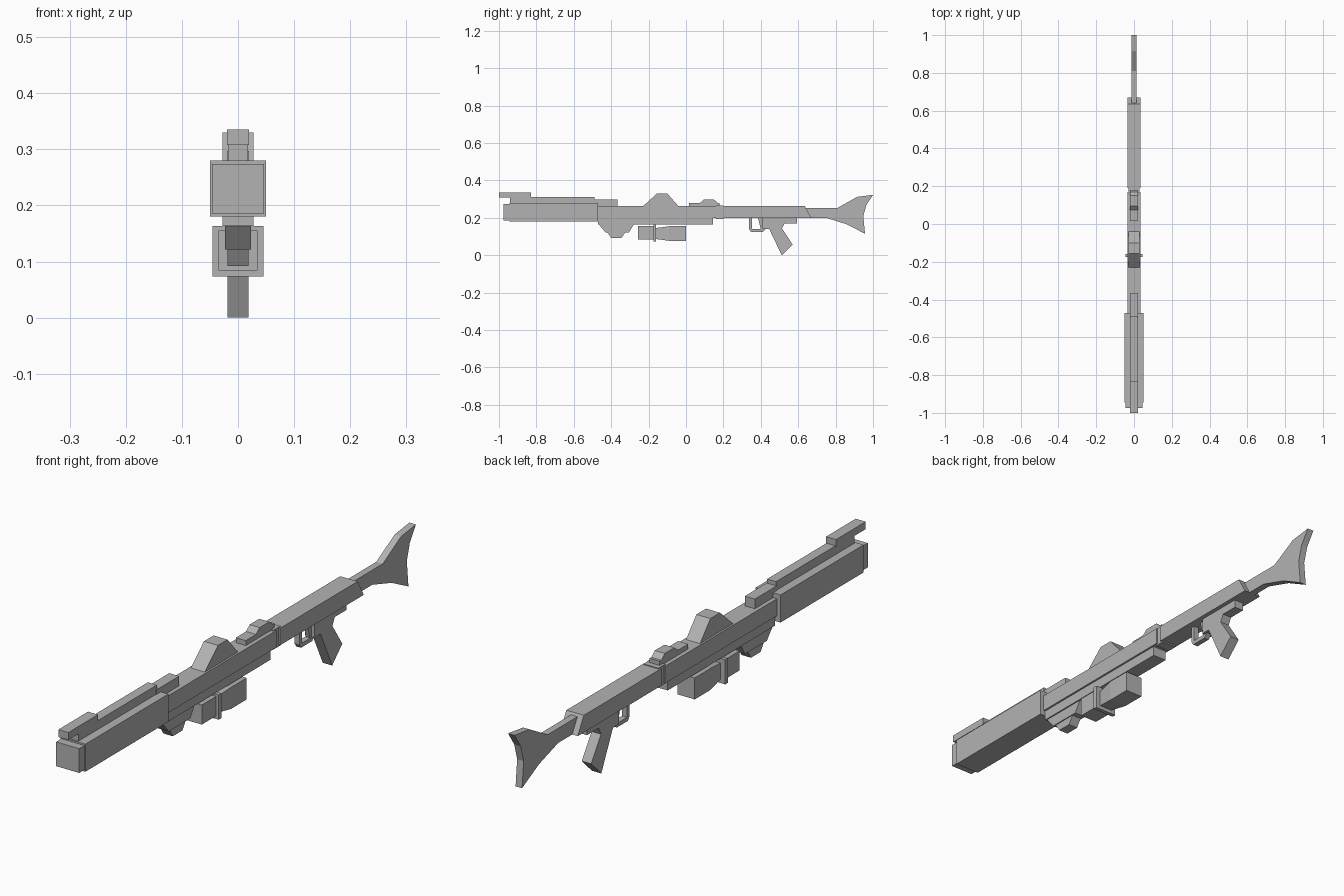
import bpy
import bmesh

default_cube = bpy.data.objects.get("Cube")
if default_cube:
    bpy.data.objects.remove(default_cube, do_unlink=True)

grey = bpy.data.materials.new("mid grey")
grey.use_nodes = True
level = .45
grey.diffuse_color = (level, level, level, 1)
shader = grey.node_tree.nodes["Principled BSDF"]
shader.inputs["Base Color"].default_value = grey.diffuse_color


def finish(name, bm):
    """Turn a bmesh into a grey object with outward normals."""
    bmesh.ops.recalc_face_normals(bm, faces=bm.faces)
    mesh = bpy.data.meshes.new(name)
    bm.to_mesh(mesh)
    bm.free()
    mesh.materials.append(grey)
    bpy.context.collection.objects.link(bpy.data.objects.new(name, mesh))


def block(name, width, front, back, bottom, top, lean_front=0, lean_back=0, pinch=1):
    """Box whose top edges may lean inwards and whose front end may be pinched."""
    bm = bmesh.new()
    bmesh.ops.create_cube(bm, size=1)
    middle = (bottom + top) / 2
    for vert in bm.verts:
        at_front, at_top = vert.co.y < 0, vert.co.z > 0
        scale = pinch if at_front else 1
        vert.co.x *= width * scale
        vert.co.y = front if at_front else back
        if at_top:
            vert.co.y += lean_front if at_front else -lean_back
        vert.co.z = middle + vert.co.z * (top - bottom) * scale
    finish(name, bm)


def plate(name, width, outline):
    """Side outline of (y, z) points, extruded evenly about the centre plane."""
    bm = bmesh.new()
    face = bm.faces.new([bm.verts.new((-width / 2, y, z)) for y, z in outline])
    extruded = bmesh.ops.extrude_face_region(bm, geom=[face])["geom"]
    moved = [item for item in extruded if isinstance(item, bmesh.types.BMVert)]
    bmesh.ops.translate(bm, verts=moved, vec=(width, 0, 0))
    finish(name, bm)


# Shared levels and widths
deck = .262
belly = .2
keel = .163
body_width = .07
lower_width = .056
sight_width = .04
shroud_back = -.47
shroud_top = .28
joint = .18

# Fore-end shroud with its stepped muzzle
block("shroud", width=.1, front=-.945, back=shroud_back, bottom=joint, top=shroud_top)
block("muzzle", width=.092, front=-.975, back=-.94, bottom=.186, top=.274)

# Top rail and front sight
block("top_rail", width=.036, front=-.94, back=-.49, bottom=deck, top=.312)
block("front_sight", width=sight_width, front=-1, back=-.83, bottom=.308, top=.335)
block("rail_rear_block", width=sight_width, front=-.495, back=-.365, bottom=belly, top=.297)

# Receiver
block("receiver", width=body_width, front=shroud_back, back=joint - .01, bottom=belly, top=deck)
block("receiver_underside", width=lower_width, front=shroud_back, back=.145,
      bottom=keel, top=belly)
block("receiver_collar", width=.06, front=joint - .02, back=joint + .02,
      bottom=belly - .005, top=deck + .003)
block("rear_receiver", width=body_width, front=joint + .01, back=.67,
      bottom=belly, top=deck, lean_back=.035)

# Raised housing: a steep wedge with a lower shoulder behind it
block("top_housing", width=lower_width, front=-.23, back=-.04, bottom=deck, top=.33,
      lean_front=.075, lean_back=.06)

# Rear sight
block("rear_sight_base", width=sight_width, front=.016, back=joint, bottom=deck, top=shroud_top)
block("rear_sight", width=sight_width, front=.075, back=.17, bottom=shroud_top, top=.297,
      lean_front=.02, lean_back=.02)

# Stepped bracket below the receiver
step = .122
block("bracket_upper", width=.046, front=-.43, back=-.305, bottom=step, top=keel,
      lean_front=-.035, lean_back=-.025)
block("bracket_lower", width=.038, front=-.4, back=-.345, bottom=.092, top=step,
      lean_front=-.02, lean_back=-.02)

# Under-slung pod
pod_front = -.175
pod_swell = -.09
pod_bottom = .077
pod_top = .155
block("pod_front", width=body_width, front=-.257, back=pod_front, bottom=.084, top=pod_top)
block("pod_ring", width=.09, front=pod_front, back=-.16, bottom=.073, top=keel)
block("pod_neck", width=body_width, front=pod_front, back=pod_swell,
      bottom=pod_bottom, top=pod_top, pinch=.7)
block("pod_rear", width=body_width, front=pod_swell, back=0, bottom=pod_bottom, top=pod_top)

# Trigger guard loop
guard_front = .337
guard_base = .14
block("guard_front", width=.02, front=guard_front, back=guard_front + .015,
      bottom=guard_base, top=belly)
block("guard_bottom", width=.02, front=guard_front + .01, back=.41,
      bottom=guard_base - .015, top=guard_base, lean_front=-.01, lean_back=-.015)
block("trigger", width=.016, front=.4, back=.42, bottom=guard_base, top=belly, lean_front=-.015)

# Pistol grip: mount, raked handle and rear tang
grip_width = .038
block("grip_mount", width=grip_width, front=.41, back=.512, bottom=guard_base, top=belly,
      lean_back=-.03)
plate("grip_handle", grip_width, [(.445, guard_base), (.512, 0), (.57, .057), (.512, .145)])
block("grip_tang", width=grip_width, front=.5, back=.594, bottom=.17, top=belly)

# Shoulder stock: straight neck flaring into a swept butt
stock_width = .026
neck_end = .81
neck_top = .253
block("stock_neck", width=stock_width, front=.63, back=neck_end, bottom=belly, top=neck_top)
plate("stock_butt", stock_width, [
    (neck_end - .06, belly), (.86, .165), (.957, .115), (.948, .21),
    (.965, .27), (1, .323), (.915, .312), (neck_end, neck_top)])
